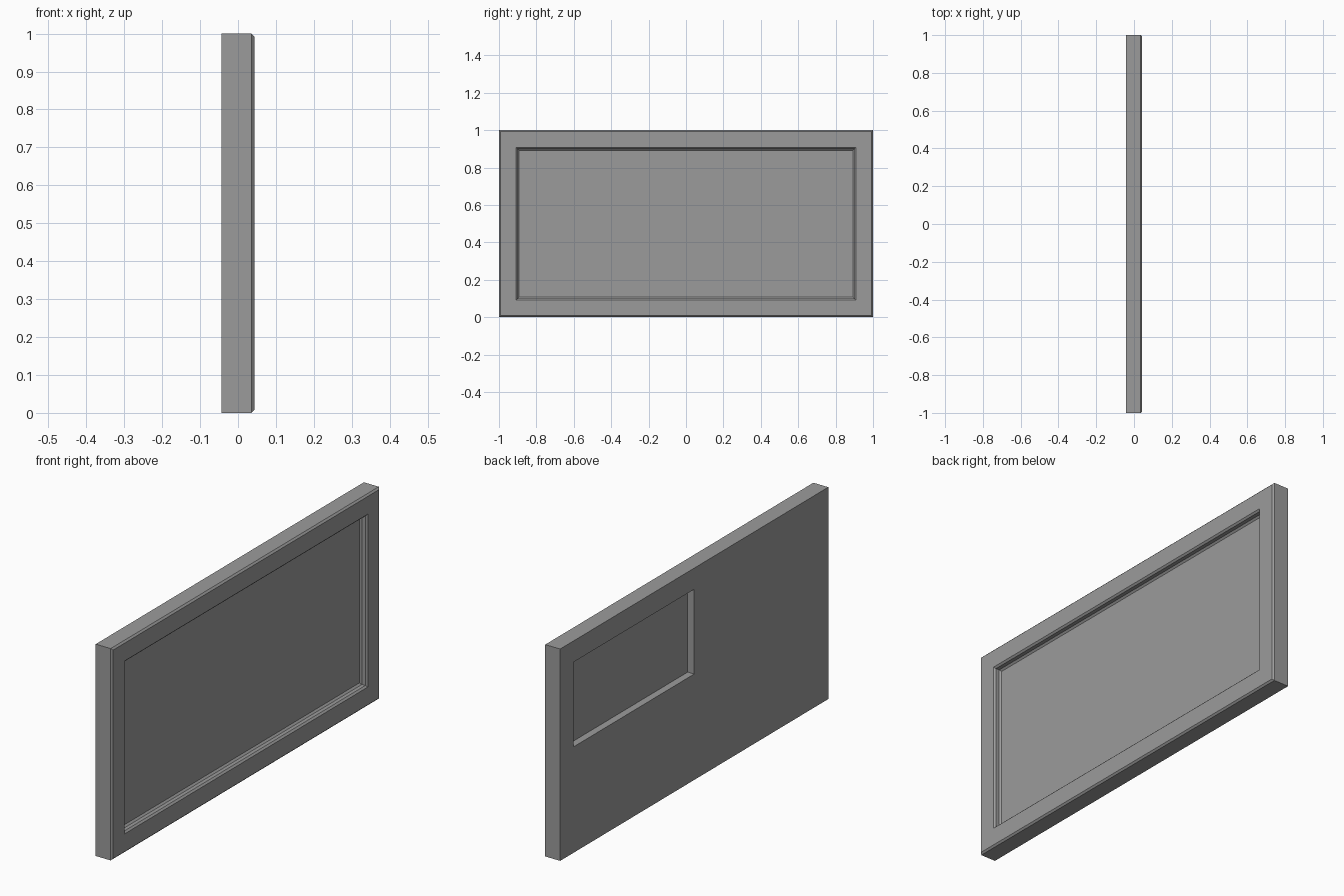
import bpy
import bmesh

cube = bpy.data.objects.get("Cube")
if cube:
    bpy.data.objects.remove(cube, do_unlink=True)

# Single flat grey
grey = bpy.data.materials.new("plain grey")
grey.use_nodes = True
COLOUR = (0.33, 0.33, 0.33, 1)
grey.diffuse_color = COLOUR
grey.node_tree.nodes["Principled BSDF"].inputs["Base Color"].default_value = COLOUR

HALF = 0.043      # half thickness
BEVEL = 0.008     # chamfer width
DEPTH = 0.034     # recess depth on both faces
BORDER = 0.1      # frame width


def ring(x, y0, y1, z0, z1):
    """Rectangle of corners at a given depth."""
    return [(x, y0, z0), (x, y1, z0), (x, y1, z1), (x, y0, z1)]


def margin(x, m):
    """Rectangle inset by m from the panel outline."""
    return ring(x, m - 1, 1 - m, m, 1 - m)


def pocket(x):
    """Upper quarter pocket in the back face."""
    return ring(x, 0, 1 - BORDER, 0.5, 1 - BORDER)


# Cross-section from the back pocket floor, around the edge, to the front floor
rings = [
    pocket(DEPTH - HALF),
    pocket(-HALF),
    margin(-HALF, 0),
    margin(HALF - BEVEL, 0),
    margin(HALF, BEVEL),
    margin(HALF, BORDER - BEVEL),
    margin(HALF - BEVEL, BORDER),
    margin(HALF - DEPTH + BEVEL, BORDER),
    margin(HALF - DEPTH, BORDER + BEVEL),
]

# Recessed panel: bridge consecutive rings and cap both floors
bm = bmesh.new()
loops = [[bm.verts.new(co) for co in r] for r in rings]
for a, b in zip(loops, loops[1:]):
    for i in range(4):
        j = (i + 1) % 4
        bm.faces.new((a[i], a[j], b[j], b[i]))
bm.faces.new(loops[0])
bm.faces.new(loops[-1])
bmesh.ops.recalc_face_normals(bm, faces=bm.faces[:])

mesh = bpy.data.meshes.new("recessed_panel")
bm.to_mesh(mesh)
bm.free()
mesh.materials.append(grey)
panel = bpy.data.objects.new("recessed_panel", mesh)
bpy.context.collection.objects.link(panel)
